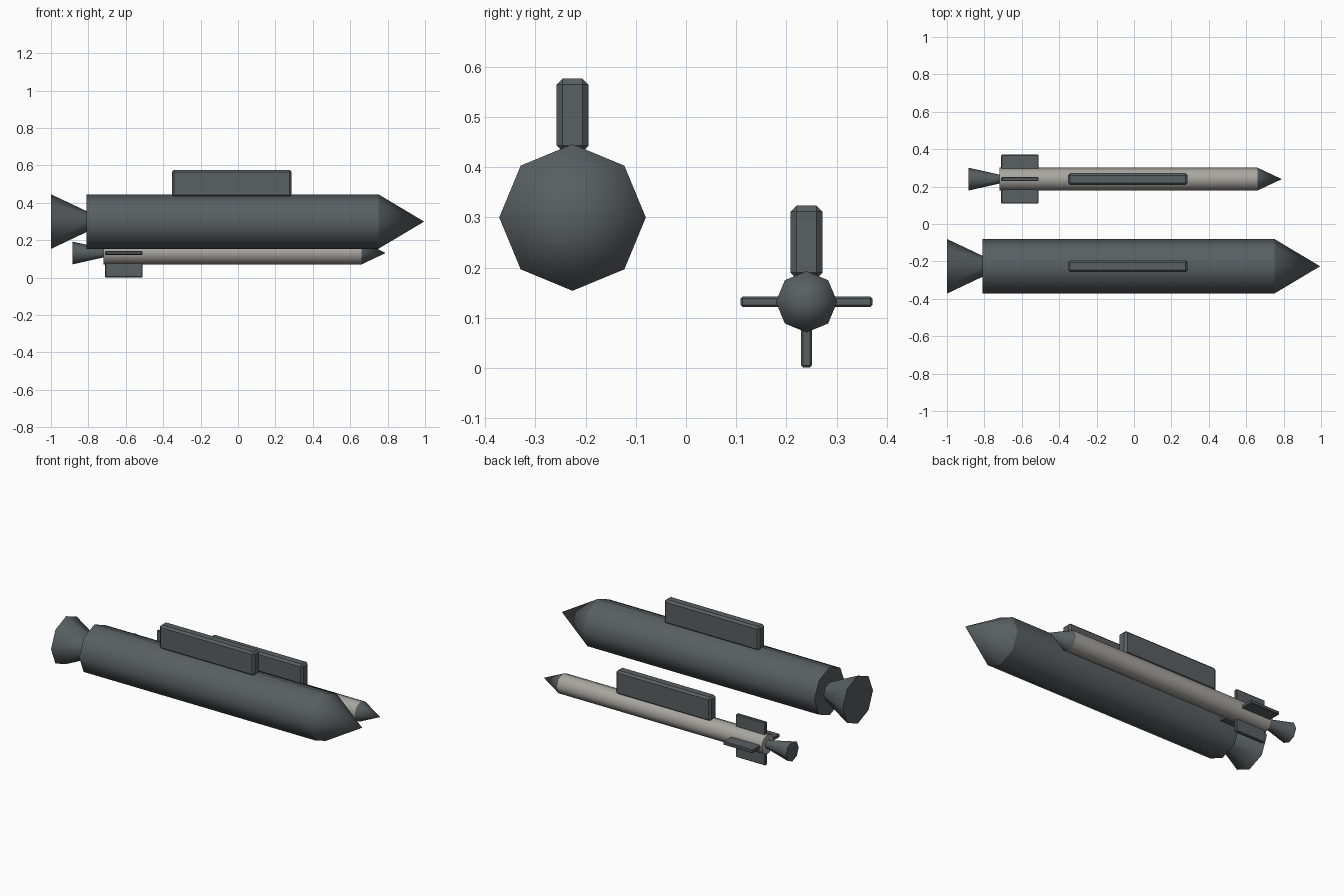
import bpy, math
from mathutils import Matrix

if "Cube" in bpy.data.objects:
    bpy.data.objects.remove(bpy.data.objects["Cube"], do_unlink=True)


def material(name, rgb):
    m = bpy.data.materials.new(name)
    m.use_nodes = True
    m.diffuse_color = (*rgb, 1)
    bsdf = m.node_tree.nodes["Principled BSDF"]
    bsdf.inputs["Base Color"].default_value = (*rgb, 1)
    return m


dark = material("dark grey", (0.10, 0.115, 0.122))
light = material("pale warm grey", (0.39, 0.38, 0.35))


def tube(name, x0, x1, r0, r1, y, z, mat):
    """Eight-sided cylinder or cone lying along x, with a corner on top."""
    bpy.ops.mesh.primitive_cone_add(vertices=8, radius1=r0, radius2=r1, depth=x1 - x0)
    ob = bpy.context.object
    ob.name = name
    ob.data.transform(Matrix.Rotation(math.pi / 2, 4, 'Y'))
    ob.location = ((x0 + x1) / 2, y, z)
    ob.data.materials.append(mat)
    bpy.ops.object.shade_smooth_by_angle(angle=math.radians(50))
    return ob


def plate(name, size, loc, bevel):
    """Box with chamfered edges."""
    bpy.ops.mesh.primitive_cube_add(size=1, location=loc)
    ob = bpy.context.object
    ob.name = name
    ob.data.transform(Matrix.Diagonal((*size, 1)))
    ob.data.materials.append(dark)
    mod = ob.modifiers.new("chamfer", 'BEVEL')
    mod.width = bevel
    mod.segments = 1


def rocket(name, y, z, r, xs, throat, body_mat):
    """Nozzle, body, nose and top pylon; xs are the joints from tail to tip."""
    tail, rear, shoulder, tip = xs
    tube(name + "_nozzle", tail, rear, r, throat, y, z, dark)
    tube(name + "_body", rear, shoulder, r, r, y, z, body_mat)
    tube(name + "_nose", shoulder, tip, r, 0, y, z, dark)
    plate(name + "_pylon", (0.64, 0.063, 0.146), (-0.033, y, z + r + 0.058), 0.012)


rocket("large", -0.226, 0.30, 0.146, (-1, -0.81, 0.75, 0.995), 0.056, dark)
rocket("small", 0.24, 0.132, 0.061, (-0.885, -0.72, 0.66, 0.79), 0.024, light)

# Crossed tail fins of the small rocket
plate("horizontal_fins", (0.2, 0.262, 0.021), (-0.61, 0.24, 0.132), 0.004)
plate("vertical_fins", (0.2, 0.021, 0.262), (-0.61, 0.24, 0.132), 0.004)
